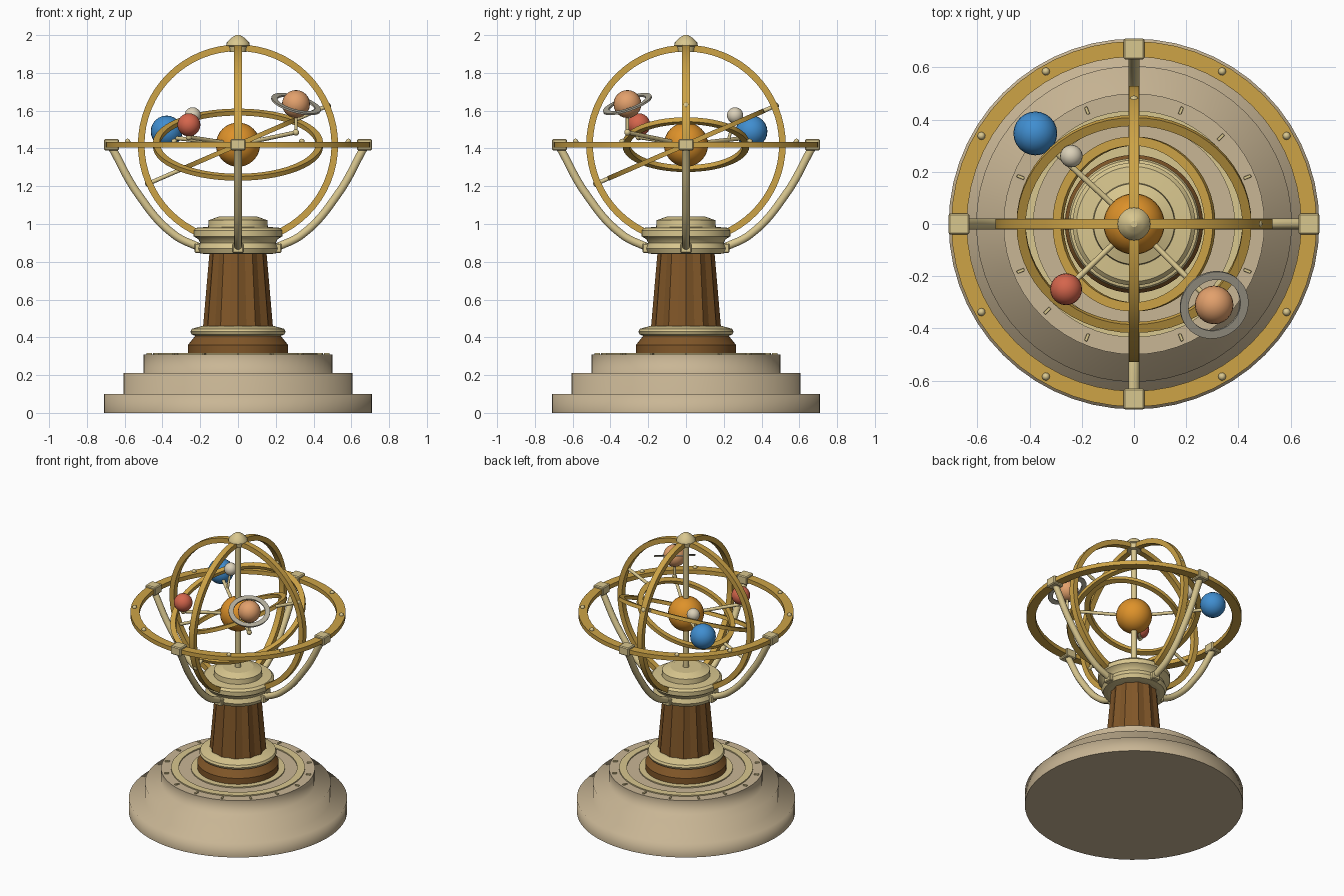
import bpy
import bmesh
from math import sin, cos, pi, radians
from mathutils import Vector, Matrix

cube = bpy.data.objects.get("Cube")
if cube:
    bpy.data.objects.remove(cube, do_unlink=True)


def material(name, r, g, b):
    lin = [(c / 255 / 12.92) if c < 11 else ((c / 255 + 0.055) / 1.055) ** 2.4 for c in (r, g, b)]
    m = bpy.data.materials.new(name)
    m.use_nodes = True
    m.diffuse_color = (*lin, 1)
    m.node_tree.nodes["Principled BSDF"].inputs["Base Color"].default_value = (*lin, 1)
    return m


stone = material("stone", 201, 182, 149)
gold = material("gold", 205, 163, 70)
brass = material("pale brass", 217, 199, 143)
wood = material("wood", 128, 86, 40)
amber = material("amber", 222, 146, 42)
blue = material("blue", 64, 142, 208)
red = material("red", 212, 101, 76)
tan = material("tan", 226, 160, 108)
ivory = material("ivory", 218, 208, 184)
silver = material("silver", 178, 172, 155)

CENTRE = Vector((0, 0, 1.42))
TILT = radians(23.5)


def finish(bm, name, mat, sharp=35):
    """Turn a bmesh into an object, smooth except along sharp edges."""
    bmesh.ops.recalc_face_normals(bm, faces=bm.faces)
    for f in bm.faces:
        f.smooth = len(f.verts) < 5
    for e in bm.edges:
        caps = any(len(f.verts) > 4 for f in e.link_faces)
        e.smooth = not caps and e.calc_face_angle(0) < radians(sharp)
    mesh = bpy.data.meshes.new(name)
    bm.to_mesh(mesh)
    bm.free()
    mesh.materials.append(mat)
    obj = bpy.data.objects.new(name, mesh)
    bpy.context.collection.objects.link(obj)
    return obj


def lathe(name, profile, mat, seg=48, closed=False, sharp=35, flute=0):
    """Spin (radius, height) points about z; closed profiles make rings."""
    bm = bmesh.new()
    loops = []
    for r, z in profile:
        loop = []
        for i in range(seg):
            a = 2 * pi * i / seg
            rr = r * (1 - flute * (i % 2))
            loop.append(bm.verts.new((rr * cos(a), rr * sin(a), z)))
        loops.append(loop)
    pairs = list(zip(loops, loops[1:]))
    if closed:
        pairs.append((loops[-1], loops[0]))
    else:
        bm.faces.new(loops[0])
        bm.faces.new(loops[-1])
    for a, b in pairs:
        for i in range(seg):
            j = (i + 1) % seg
            bm.faces.new((a[i], a[j], b[j], b[i]))
    return finish(bm, name, mat, sharp)


def band(name, outer, inner, height, mat, seg=56):
    h = height / 2
    return lathe(name, [(outer, -h), (outer, h), (inner, h), (inner, -h)], mat, seg, True)


def ball(name, pos, r, mat, seg=24):
    bm = bmesh.new()
    bmesh.ops.create_uvsphere(bm, u_segments=seg, v_segments=seg // 2, radius=r)
    obj = finish(bm, name, mat, 60)
    obj.location = pos
    return obj


def box(name, pos, size, mat, turn=0):
    bm = bmesh.new()
    bmesh.ops.create_cube(bm, size=1, matrix=Matrix.Diagonal((*size, 1)))
    bmesh.ops.bevel(bm, geom=bm.edges[:], offset=min(size) * 0.1, segments=1, affect='EDGES')
    obj = finish(bm, name, mat, 20)
    obj.location = pos
    obj.rotation_euler.z = turn
    return obj


def rod(name, a, b, r, mat, seg=12):
    a, b = Vector(a), Vector(b)
    bm = bmesh.new()
    bmesh.ops.create_cone(bm, cap_ends=True, segments=seg, radius1=r, radius2=r, depth=(b - a).length)
    obj = finish(bm, name, mat)
    obj.location = (a + b) / 2
    obj.rotation_euler = (b - a).to_track_quat('Z', 'Y').to_euler()
    return obj


def polar(r, angle, z):
    return Vector((r * cos(angle), r * sin(angle), z))


# Stepped stone plinth, softly shaded over the steps
lathe("stone_plinth", [(0.71, 0), (0.71, 0.1), (0.605, 0.1), (0.605, 0.21),
                       (0.5, 0.21), (0.5, 0.31)], stone, 56, sharp=120)
band("plinth_inlay", 0.435, 0.385, 0.012, brass).location.z = 0.312
band("plinth_inner_inlay", 0.305, 0.26, 0.012, brass).location.z = 0.312
for k in range(16):
    a = k * pi / 8
    box("plinth_tick", polar(0.47, a, 0.312), (0.03, 0.012, 0.012), brass, a)

# Wooden foot, fluted column and collars
lathe("wooden_foot", [(0.265, 0.31), (0.265, 0.36), (0.225, 0.41)], wood)
lathe("foot_collar", [(0.22, 0.405), (0.245, 0.415), (0.252, 0.43), (0.245, 0.445), (0.19, 0.46)], brass)
lathe("fluted_column", [(0.185, 0.455), (0.15, 0.86)], wood, 24, sharp=10, flute=0.07)
lathe("column_capital", [(0.17, 0.84), (0.2, 0.845), (0.212, 0.87), (0.2, 0.9), (0.21, 0.92),
                         (0.235, 0.935), (0.235, 0.965), (0.22, 0.98), (0.158, 0.985),
                         (0.155, 1.02), (0.1, 1.04)], brass)

# Central axle and finial
rod("central_axle", (0, 0, 1.03), (0, 0, 1.93), 0.02, brass)
lathe("finial", [(0.045, 1.91), (0.05, 1.94), (0.063, 1.945), (0.06, 1.96),
                 (0.035, 1.985), (0.012, 2.0)], brass, 20)

# Horizon ring with mounts, studs and curved supports
band("horizon_ring", 0.7, 0.64, 0.03, gold).location = CENTRE
for k in range(4):
    a = k * pi / 2
    box("horizon_mount", polar(0.67, a, 1.42), (0.08, 0.08, 0.06), brass, a)
    for off in (pi / 6, pi / 3):
        ball("horizon_stud", polar(0.675, a + off, 1.437), 0.015, brass, 12)
    curve = bpy.data.curves.new("support_arm", 'CURVE')
    curve.dimensions = '3D'
    curve.bevel_depth = 0.022
    curve.bevel_resolution = 3
    curve.use_fill_caps = True
    curve.materials.append(brass)
    spline = curve.splines.new('BEZIER')
    path = [(0.19, 0.87), (0.34, 0.945), (0.53, 1.16), (0.665, 1.4)]
    spline.bezier_points.add(len(path) - 1)
    for p, (r, z) in zip(spline.bezier_points, path):
        p.co = polar(r, a, z)
        p.handle_left_type = p.handle_right_type = 'AUTO'
    arm = bpy.data.objects.new("support_arm", curve)
    bpy.context.collection.objects.link(arm)
    box("support_socket", polar(0.2, a, 0.872), (0.06, 0.06, 0.05), brass, a)

# Upright rings
for k, r in enumerate((0.53, 0.528)):
    ring = band("upright_ring", r, r - 0.035, 0.04, gold, 64)
    ring.location = CENTRE
    ring.rotation_euler = (pi / 2, 0, k * pi / 2)

# Tilted rings on pivot rods
for name, r, rot, axis in (
        ("outer_tilted_ring", 0.45, (TILT, 0, 0), Vector((0, cos(TILT), sin(TILT)))),
        ("inner_tilted_ring", 0.335, (0, -TILT, 0), Vector((cos(TILT), 0, sin(TILT))))):
    ring = band(name, r, r - 0.035, 0.025, gold)
    ring.location = CENTRE
    ring.rotation_euler = rot
    for s in (-1, 1):
        rod("ring_pivot", CENTRE + axis * s * (r - 0.01), CENTRE + axis * s * 0.525, 0.011, brass)
        ball("pivot_knob", CENTRE + axis * s * 0.515, 0.02, brass, 12)

# Sun and planets on arms with short posts
ball("sun", CENTRE, 0.117, amber, 32)
for name, pos, r, mat, joint_z in (
        ("blue_planet", (-0.378, 0.347, 1.49), 0.084, blue, 1.46),
        ("red_planet", (-0.26, -0.25, 1.525), 0.061, red, 1.46),
        ("ringed_planet", (0.307, -0.31, 1.635), 0.074, tan, 1.485)):
    ball(name, pos, r, mat)
    joint = (pos[0], pos[1], joint_z)
    rod(name + "_arm", CENTRE, joint, 0.011, brass)
    ball(name + "_joint", joint, 0.017, brass, 12)
    rod(name + "_post", joint, pos, 0.009, brass)

# Moon on its own post, rising from the blue planet's arm
ball("moon", (-0.24, 0.26, 1.575), 0.043, ivory)
rod("moon_post", (-0.24, 0.225, 1.446), (-0.24, 0.26, 1.575), 0.008, brass)

# Planet ring, tipped toward the front left
ring = band("planet_ring", 0.135, 0.103, 0.01, silver, 40)
ring.location = (0.307, -0.31, 1.635)
ring.rotation_euler = Vector((0.28, -0.34, 1)).to_track_quat('Z', 'Y').to_euler()
